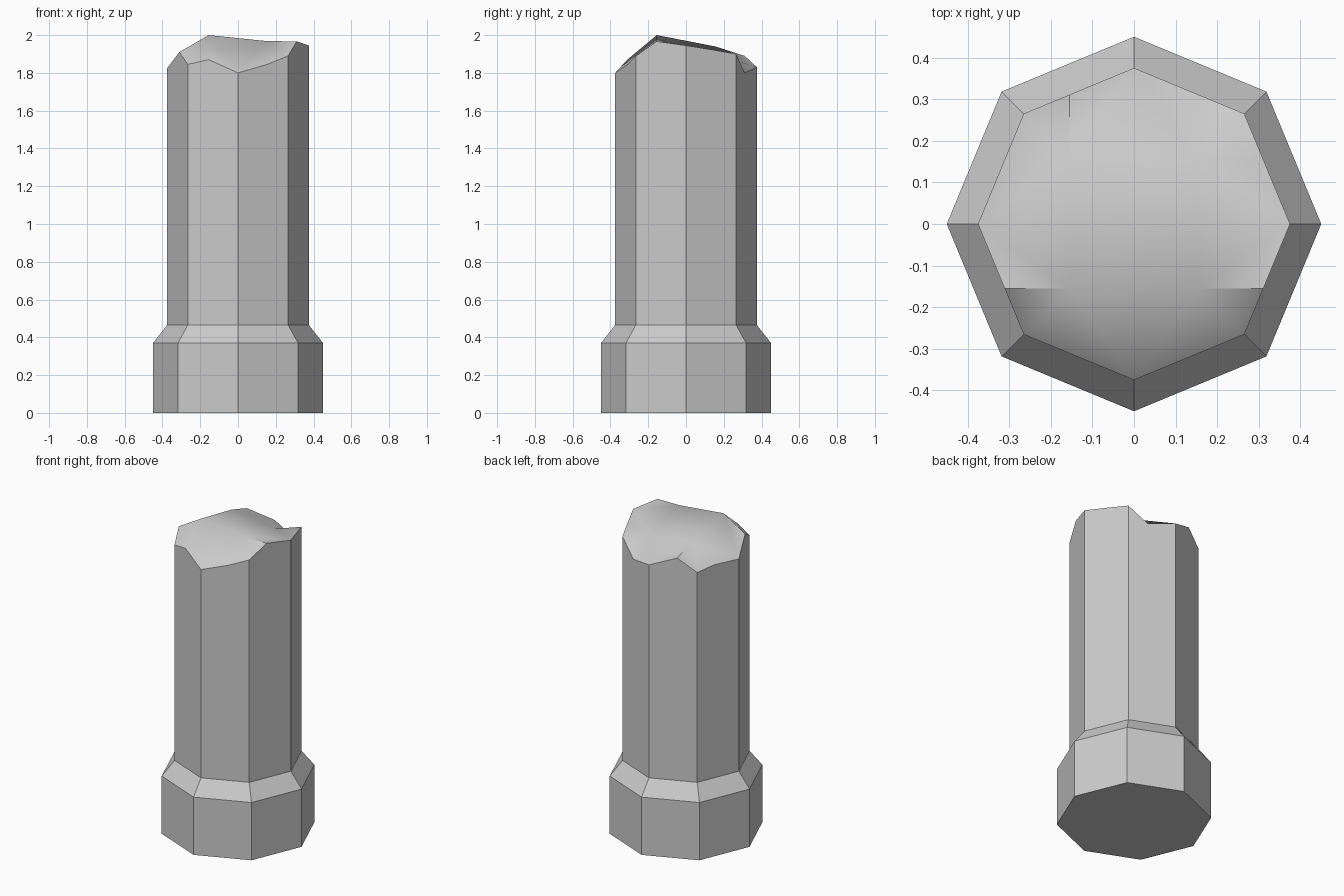
import bpy, bmesh
from math import sin, cos, pi

if "Cube" in bpy.data.objects:
    bpy.data.objects.remove(bpy.data.objects["Cube"])

bm = bmesh.new()


def octagon(r, z):
    return [bm.verts.new((r * cos(i * pi / 4), r * sin(i * pi / 4), z)) for i in range(8)]


# Plinth and sloped collar
rings = [octagon(0.45, 0), octagon(0.45, 0.37), octagon(0.375, 0.465)]
bm.faces.new(rings[0][::-1])
for a, b in zip(rings, rings[1:]):
    for i in range(8):
        j = (i + 1) % 8
        bm.faces.new((a[i], a[j], b[j], b[i]))

# Broken rim: corners alternate with one break point on each side
heights = [1.945, 1.92, 1.90, 1.80, 1.83, 1.89, 1.81, 1.83,
           1.825, 1.91, 1.845, 1.87, 1.80, 1.845, 1.89, 1.967]
shaft = rings[2]
rim = []
for n, z in enumerate(heights):
    i = n // 2
    p = shaft[i].co.copy()
    if n % 2:
        t = 0.585 if i % 2 == 0 else 0.415
        p = p.lerp(shaft[(i + 1) % 8].co, t)
    p.z = z
    rim.append(bm.verts.new(p))

# Shaft sides
for i in range(8):
    j = (i + 1) % 8
    bm.faces.new((shaft[i], shaft[j], rim[2 * j], rim[2 * i + 1], rim[2 * i]))

# Jagged top surface around four inner points
d = 0.155
inner = [bm.verts.new(c) for c in
         ((d, d, 1.90), (-d, d, 1.94), (-d, -d, 2.0), (d, -d, 1.968))]
top = [bm.faces.new(inner)]
for k in range(4):
    r = [rim[(4 * k + m) % 16] for m in range(1, 6)]
    top.append(bm.faces.new((inner[k], r[0], r[1], r[2])))
    top.append(bm.faces.new((inner[k], r[2], r[3], r[4], inner[(k + 1) % 4])))
for f in top:
    f.smooth = True

# Sharp cracks running in from the rim
for a, b in ((inner[1], rim[5]), (inner[2], rim[9]), (inner[3], rim[15])):
    bm.edges.get((a, b)).smooth = False
bmesh.ops.triangulate(bm, faces=top)

mesh = bpy.data.meshes.new("broken_pillar")
bm.to_mesh(mesh)
bm.free()
bpy.context.collection.objects.link(bpy.data.objects.new("broken_pillar", mesh))
